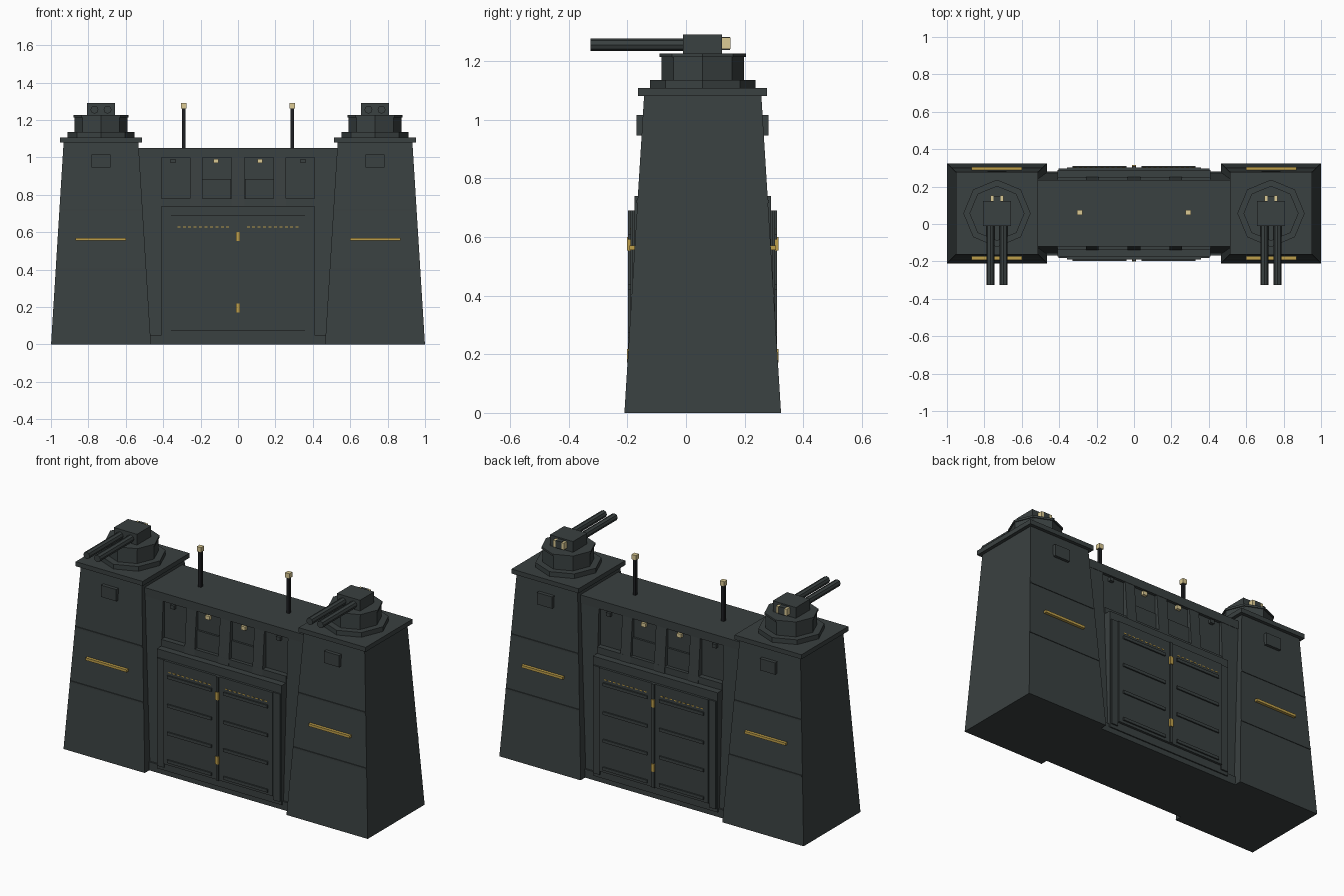
import bpy, bmesh, math
from mathutils import Matrix, Vector

cube = bpy.data.objects.get("Cube")
if cube:
    bpy.data.objects.remove(cube, do_unlink=True)

CY = 0.057      # depth centre of the gatehouse
TX = 0.7325     # tower centre


def material(name, rgb):
    m = bpy.data.materials.new(name)
    m.use_nodes = True
    m.diffuse_color = (*rgb, 1)
    m.node_tree.nodes["Principled BSDF"].inputs["Base Color"].default_value = (*rgb, 1)
    return m


SLATE = material("dark slate", (0.042, 0.052, 0.052))
BLACK = material("black metal", (0.012, 0.013, 0.015))
GOLD = material("gold strip", (0.52, 0.35, 0.07))
LAMP = material("pale lamp", (0.72, 0.6, 0.3))


def finish(name, bm, mat):
    bmesh.ops.recalc_face_normals(bm, faces=bm.faces)
    me = bpy.data.meshes.new(name)
    bm.to_mesh(me)
    bm.free()
    me.materials.append(mat)
    ob = bpy.data.objects.new(name, me)
    bpy.context.collection.objects.link(ob)
    return ob


def box(name, x, y, z, mat=SLATE):
    """Box from three (low, high) ranges."""
    bm = bmesh.new()
    bmesh.ops.create_cube(bm, size=1)
    for v in bm.verts:
        v.co = Vector([(r[0] + r[1]) / 2 + c * (r[1] - r[0]) for c, r in zip(v.co, (x, y, z))])
    return finish(name, bm, mat)


def deep(name, x, half, z, mat=SLATE):
    """Box running through the whole depth, showing on front and back."""
    return box(name, x, (CY - half, CY + half), z, mat)


def plates(name, x, near, far, z, mat=SLATE):
    """Matching plates on the front and back, between two depths."""
    box("front_" + name, x, (CY - far, CY - near), z, mat)
    box("back_" + name, x, (CY + near, CY + far), z, mat)


def taper(name, cx, half_x, z, bottom, top, mat=SLATE):
    """Block whose depth (and width, if half_x is a pair) changes with height."""
    bm = bmesh.new()
    bmesh.ops.create_cube(bm, size=2)
    for v in bm.verts:
        k = v.co.z > 0
        v.co = (cx + v.co.x * half_x[k], CY + v.co.y * (top if k else bottom), z[k])
    return finish(name, bm, mat)


def prism(name, centre, radius, depth, sides=8, along_y=False, mat=SLATE, turn=0):
    bm = bmesh.new()
    bmesh.ops.create_cone(bm, cap_ends=True, segments=sides, radius1=radius, radius2=radius, depth=depth)
    rot = Matrix.Rotation(turn, 4, 'Z')
    if along_y:
        rot = Matrix.Rotation(math.pi / 2, 4, 'X') @ rot
    bmesh.ops.transform(bm, matrix=Matrix.Translation(centre) @ rot, verts=bm.verts)
    return finish(name, bm, mat)


def span(c, h):
    return (c - h, c + h)


def tower_half(z):
    return 0.267 - 0.067 * z / 1.08


# Towers with turrets
for s, side in ((1, "left"), (-1, "right")):
    cx = s * TX
    taper(side + "_tower", cx, (0.267, 0.2), (0, 1.08), 0.267, 0.2)
    deep(side + "_tower_cap", span(cx, 0.22), 0.22, (1.08, 1.107))
    for z in (0.40, 0.72):
        h = tower_half(z)
        plates(side + "_tower_seam", span(cx, h - 0.002), h - 0.02, h + 0.004, span(z, 0.005))
    plates(side + "_tower_hatch", span(cx, 0.05), 0.195, 0.225, (0.945, 1.015))
    plates(side + "_tower_strip", span(cx, 0.135), 0.22, 0.249, (0.555, 0.57), GOLD)

    prism(side + "_turret_base", (cx, CY, 1.121), 0.18, 0.028)
    prism(side + "_turret_drum", (cx, CY, 1.175), 0.141, 0.09)
    prism(side + "_turret_lid", (cx, CY, 1.22), 0.147, 0.012)
    box(side + "_gun_housing", span(cx, 0.076), (-0.01, 0.123), (1.224, 1.29))
    for o in (-0.035, 0.035):
        prism(side + "_gun_barrel", (cx + o, -0.16, 1.255), 0.021, 0.33, along_y=True)
        box(side + "_gun_lamp", span(cx + o * 0.8, 0.008), (0.12, 0.152), (1.24, 1.28), LAMP)
    box(side + "_gun_rear_block", span(cx, 0.02), (0.12, 0.15), (1.238, 1.282))

    # Antenna mast on the roof
    box(side + "_mast", span(s * 0.29, 0.009), span(CY + 0.005, 0.009), (1.04, 1.265), BLACK)
    box(side + "_mast_lamp", span(s * 0.29, 0.014), span(CY + 0.005, 0.014), (1.262, 1.29), LAMP)

    # Wall end pillar, panels and lamps
    taper(side + "_end_pillar", s * 0.475, (0.065, 0.065), (0.05, 1.0), 0.215, 0.175)
    taper(side + "_inner_pillar", s * 0.223, (0.033, 0.033), (0.74, 1.0), 0.195, 0.175)
    plates(side + "_panel_block", span(s * 0.114, 0.076), 0.15, 0.172, (0.76, 0.885))
    plates(side + "_panel_lamp", span(s * 0.117, 0.014), 0.15, 0.178, (0.97, 0.992), LAMP)
    plates(side + "_panel_sensor", span(s * 0.348, 0.013), 0.15, 0.178, (0.97, 0.992))

    # Door leaf with ribs and a dashed strip
    deep(side + "_door_leaf", span(s * 0.182, 0.176), 0.246, (0.075, 0.69))
    deep(side + "_door_jamb", span(s * 0.381, 0.022), 0.24, (0.05, 0.69))
    for z in (0.10, 0.265, 0.43, 0.60):
        plates(side + "_door_rib", span(s * 0.185, 0.145), 0.24, 0.254, span(z, 0.009))
    for i in range(10):
        plates(side + "_door_dash", span(s * (0.055 + i * 0.029), 0.008), 0.24, 0.248,
               span(0.628, 0.003), GOLD)

# Middle wall
deep("wall_core", (-0.56, 0.56), 0.16, (0, 1.02))
deep("wall_roof", (-0.53, 0.53), 0.177, (1.0, 1.05))
deep("wall_plinth", (-0.48, 0.48), 0.225, (0, 0.05))
taper("centre_pillar", 0, (0.035, 0.035), (0.74, 1.0), 0.195, 0.175)
deep("panel_sill", (-0.41, 0.41), 0.192, (0.73, 0.78))

# Gate frame and centre post
deep("gate_frame", (-0.41, 0.41), 0.232, (0.03, 0.74))
deep("gate_centre_post", (-0.008, 0.008), 0.254, (0.075, 0.69))
for z in (0.195, 0.577):
    plates("gate_lock_lamp", (-0.01, 0.01), 0.24, 0.258, span(z, 0.023), LAMP if z < 0 else GOLD)
